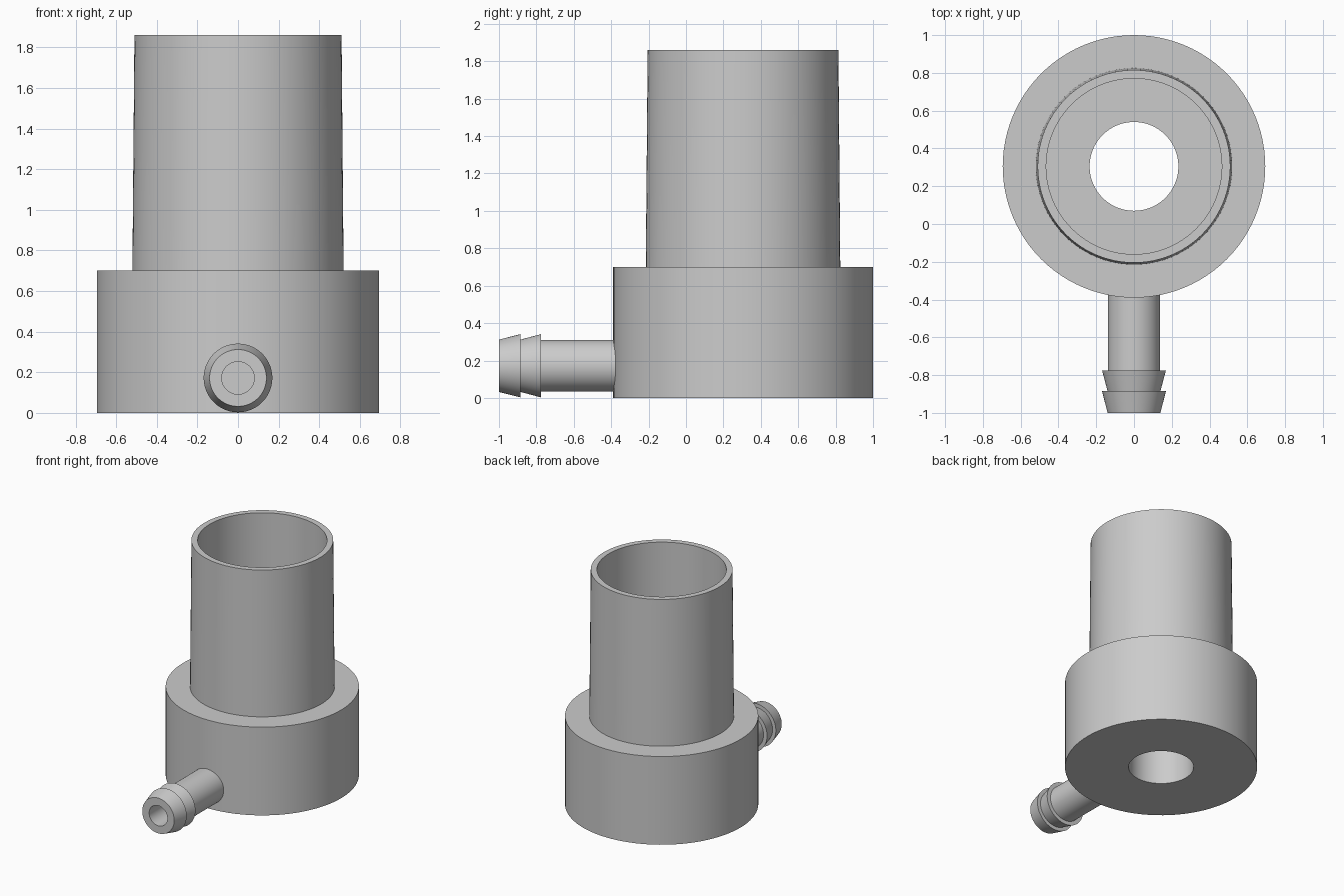
import bpy
import bmesh
from math import pi, cos, sin, radians

cube = bpy.data.objects.get("Cube")
if cube:
    bpy.data.objects.remove(cube, do_unlink=True)

SEGMENTS = 96

grey = bpy.data.materials.new("plain grey")
grey.use_nodes = True
colour = (0.6, 0.6, 0.6, 1)
grey.diffuse_color = colour
grey.node_tree.nodes["Principled BSDF"].inputs["Base Color"].default_value = colour


def add_object(name, bm, location, tilt=0):
    mesh = bpy.data.meshes.new(name)
    bm.to_mesh(mesh)
    bm.free()
    mesh.materials.append(grey)
    obj = bpy.data.objects.new(name, mesh)
    bpy.context.collection.objects.link(obj)
    obj.location = location
    obj.rotation_euler.x = tilt
    bpy.ops.object.select_all(action="DESELECT")
    obj.select_set(True)
    bpy.context.view_layer.objects.active = obj
    bpy.ops.object.shade_smooth_by_angle(angle=radians(25))
    return obj


def lathe(name, profile, location, tilt=0):
    """Turn a closed (radius, height) outline into a ring-shaped solid."""
    bm = bmesh.new()
    rings = []
    for r, z in profile:
        angles = [2 * pi * i / SEGMENTS for i in range(SEGMENTS)]
        rings.append([bm.verts.new((r * cos(a), r * sin(a), z)) for a in angles])
    for k, ring in enumerate(rings):
        above = rings[(k + 1) % len(rings)]
        for i in range(SEGMENTS):
            j = (i + 1) % SEGMENTS
            bm.faces.new((ring[i], ring[j], above[j], above[i]))
    bmesh.ops.recalc_face_normals(bm, faces=bm.faces)
    return add_object(name, bm, location, tilt)


# Wide collar with the slightly tapered, hollow tube above it
lathe("collar_and_tube", [
    (0.235, 0), (0.695, 0), (0.695, 0.70), (0.52, 0.70),
    (0.51, 1.86), (0.465, 1.86), (0.465, 0.70), (0.235, 0.70),
], (0, 0.305, 0))

# Barbed hose nozzle pointing forward
AXIS = 0.172
lathe("hose_nozzle", [
    (0.138, 0.25), (0.138, 0.775), (0.169, 0.775), (0.14, 0.885),
    (0.169, 0.885), (0.14, 1.0), (0.08, 1.0), (0.08, 0.25),
], (0, 0, AXIS), pi / 2)

# Thin wall closing the inner end of the nozzle bore
bm = bmesh.new()
bmesh.ops.create_circle(bm, cap_ends=True, segments=SEGMENTS, radius=0.08)
add_object("bore_end", bm, (0, -0.4, AXIS), -pi / 2)
